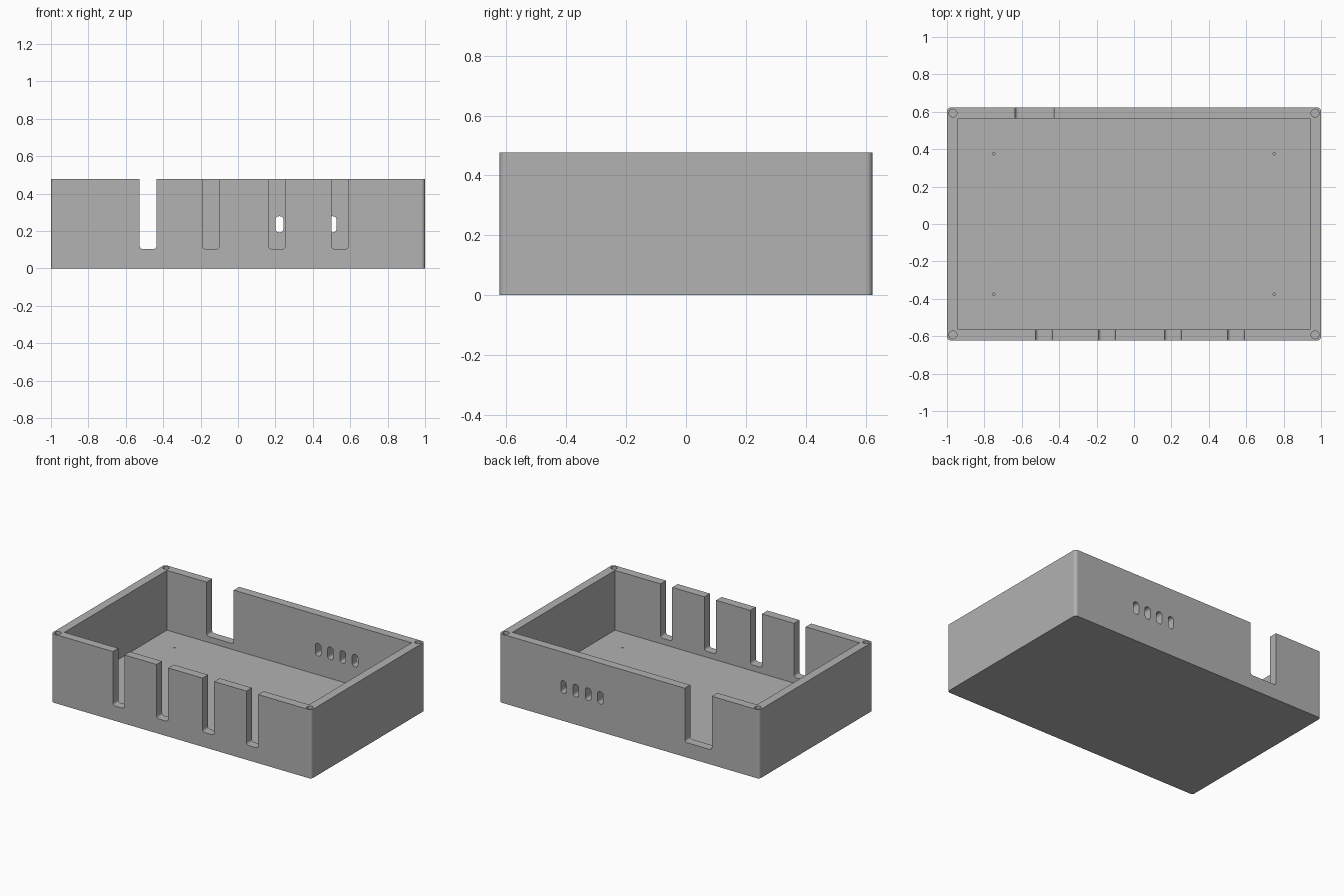
import bpy, bmesh
from math import pi, cos, sin, radians
from mathutils import Vector

if "Cube" in bpy.data.objects:
    bpy.data.objects.remove(bpy.data.objects["Cube"], do_unlink=True)

# Overall sizes
HALF_X, HALF_Y, HEIGHT = 1.0, 0.623, 0.477
WALL, FLOOR = 0.06, 0.062

grey = bpy.data.materials.new("light grey plastic")
grey.use_nodes = True
COLOUR = (0.445, 0.445, 0.445, 1)
grey.diffuse_color = COLOUR
grey.node_tree.nodes["Principled BSDF"].inputs["Base Color"].default_value = COLOUR


def rounded_rect(u0, u1, v0, v1, r, steps=6):
    """Counter-clockwise outline of a rectangle with rounded corners."""
    if r == 0:
        return [(u0, v0), (u1, v0), (u1, v1), (u0, v1)]
    centres = [(u1 - r, v1 - r), (u0 + r, v1 - r), (u0 + r, v0 + r), (u1 - r, v0 + r)]
    return [(cu + r * cos((q + i / steps) * pi / 2), cv + r * sin((q + i / steps) * pi / 2))
            for q, (cu, cv) in enumerate(centres) for i in range(steps + 1)]


def prism(name, outline, axis, low, high):
    """Extrude an outline along z (outline in x, y) or along y (outline in x, z)."""
    bm = bmesh.new()
    place = (lambda u, v: (u, v, low)) if axis == "z" else (lambda u, v: (u, low, v))
    face = bm.faces.new([bm.verts.new(place(u, v)) for u, v in outline])
    new = bmesh.ops.extrude_face_region(bm, geom=[face])["geom"]
    step = Vector((0, 0, high - low)) if axis == "z" else Vector((0, high - low, 0))
    bmesh.ops.translate(bm, vec=step, verts=[g for g in new if isinstance(g, bmesh.types.BMVert)])
    bmesh.ops.recalc_face_normals(bm, faces=bm.faces)
    mesh = bpy.data.meshes.new(name)
    bm.to_mesh(mesh)
    bm.free()
    mesh.materials.append(grey)
    obj = bpy.data.objects.new(name, mesh)
    bpy.context.collection.objects.link(obj)
    return obj


def circle(cx, cy, r, sides):
    return [(cx + r * cos(2 * pi * i / sides), cy + r * sin(2 * pi * i / sides)) for i in range(sides)]


# Outer block with rounded upright edges
case = prism("open_case", rounded_rect(-HALF_X, HALF_X, -HALF_Y, HALF_Y, 0.02), "z", 0, HEIGHT)

# Inner cavity
ix, iy = HALF_X - WALL, HALF_Y - WALL
cutters = [prism("cavity_cutter", rounded_rect(-ix, ix, -iy, iy, 0), "z", FLOOR, HEIGHT + 0.1)]


def wall_cut(name, side, x0, x1, z0, z1, r):
    """Cut through the front (-1) or back (+1) wall."""
    low, high = sorted((side * (iy - 0.02), side * (HALF_Y + 0.05)))
    cutters.append(prism(name, rounded_rect(x0, x1, z0, z1, r), "y", low, high))


# Four open slots in the front wall, one wide slot in the back wall
SLOT_Z = 0.103
for x in (-0.481, -0.145, 0.208, 0.545):
    wall_cut("front_slot_cutter", -1, x - 0.045, x + 0.045, SLOT_Z, HEIGHT + 0.1, 0.018)
wall_cut("back_slot_cutter", 1, -0.635, -0.427, SLOT_Z, HEIGHT + 0.1, 0.018)

# Row of vents in the back wall
for i in range(4):
    x = 0.222 + i * 0.0943
    wall_cut("vent_cutter", 1, x - 0.0215, x + 0.0215, 0.193, 0.279, 0.019)

# Screw holes in the rim corners and pin holes in the floor
for sx in (-1, 1):
    for sy in (-1, 1):
        cutters.append(prism("screw_hole_cutter", circle(sx * 0.968, sy * 0.593, 0.021, 24),
                             "z", HEIGHT - 0.2, HEIGHT + 0.05))
        cutters.append(prism("pin_hole_cutter", circle(sx * 0.75, sy * 0.375, 0.007, 12),
                             "z", FLOOR - 0.04, FLOOR + 0.05))

# Carve every cutter out of the case
bpy.ops.object.select_all(action="DESELECT")
bpy.context.view_layer.objects.active = case
case.select_set(True)
for cutter in cutters:
    mod = case.modifiers.new("carve", "BOOLEAN")
    mod.operation, mod.solver, mod.object = "DIFFERENCE", "EXACT", cutter
    bpy.ops.object.modifier_apply(modifier=mod.name)
    bpy.data.objects.remove(cutter, do_unlink=True)

# Smooth the fillets while the walls stay flat
bpy.ops.object.shade_smooth_by_angle(angle=radians(30))
flatten = case.modifiers.new("flat_walls", "WEIGHTED_NORMAL")
flatten.keep_sharp = True
